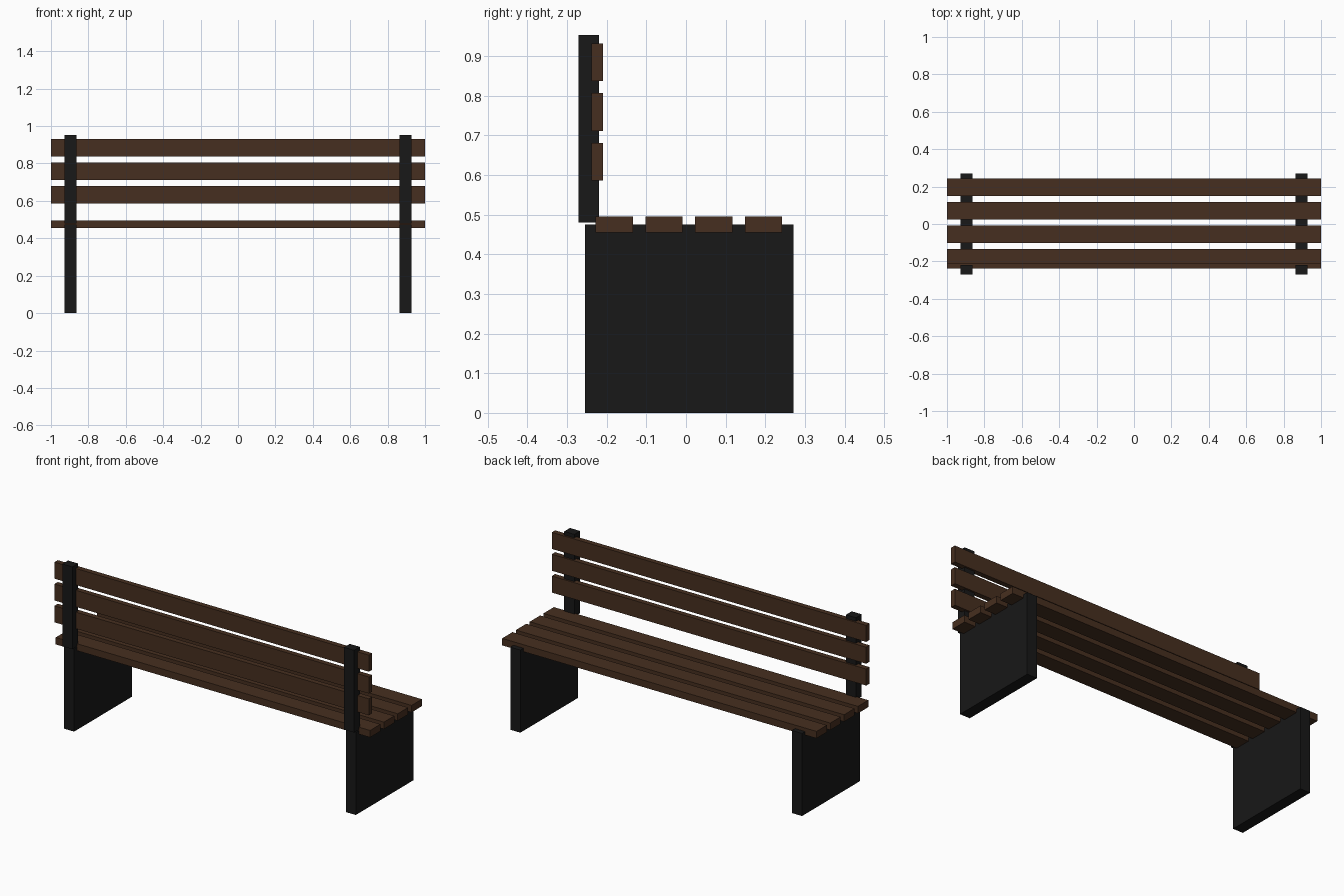
import bpy

if "Cube" in bpy.data.objects:
    bpy.data.objects.remove(bpy.data.objects["Cube"])


def material(name, color):
    m = bpy.data.materials.new(name)
    m.diffuse_color = (*color, 1)
    m.use_nodes = True
    m.node_tree.nodes["Principled BSDF"].inputs["Base Color"].default_value = m.diffuse_color
    return m


wood = material("brown_wood", (0.062, 0.028, 0.014))
iron = material("black_metal", (0.009, 0.009, 0.009))


def box(name, x, y, z, mat):
    """Box from (min, max) ranges on each axis."""
    ranges = (x, y, z)
    bpy.ops.mesh.primitive_cube_add(size=1, location=[(a + b) / 2 for a, b in ranges])
    ob = bpy.context.object
    ob.name = name
    ob.scale = [b - a for a, b in ranges]
    bpy.ops.object.transform_apply(location=False, rotation=False, scale=True)
    ob.data.materials.append(mat)
    return ob


SLAT = 0.094    # slat width
PITCH = 0.1255  # spacing between slats

# Seat slats, resting slightly sunk into the leg panels
for i in range(4):
    y = -0.228 + i * PITCH
    box(f"seat_slat_{i + 1}", (-1, 1), (y, y + SLAT), (0.455, 0.495), wood)

# Backrest slats
for i in range(3):
    z = 0.586 + i * PITCH
    box(f"back_slat_{i + 1}", (-1, 1), (-0.239, -0.209), (z, z + SLAT + 0.001), wood)

# Solid leg panels and backrest posts on both sides
for side, cx in (("left", -0.896), ("right", 0.896)):
    x = (cx - 0.032, cx + 0.032)
    box(f"{side}_leg_panel", x, (-0.255, 0.271), (0, 0.475), iron)
    box(f"{side}_back_post", x, (-0.271, -0.219), (0.48, 0.953), iron)
